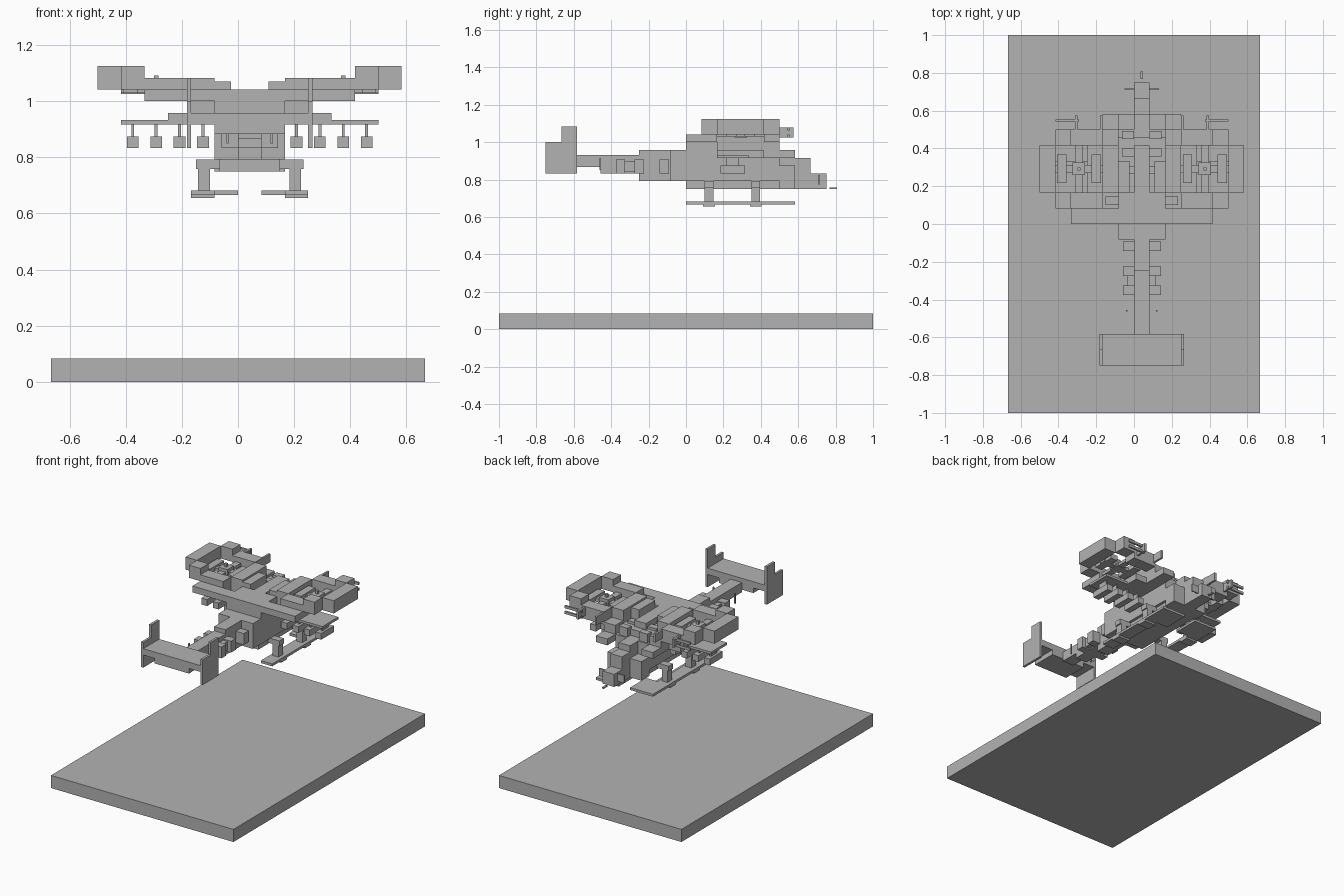
import bpy, bmesh

if "Cube" in bpy.data.objects:
    bpy.data.objects.remove(bpy.data.objects["Cube"])

U = 1 / 12  # one block
grey = bpy.data.materials.new("stone_grey")
grey.diffuse_color = (0.45, 0.45, 0.45, 1)
grey.use_nodes = True
grey.node_tree.nodes["Principled BSDF"].inputs["Base Color"].default_value = grey.diffuse_color


def part(name, boxes, mirror=False):
    """Boxes as x0,x1,y0,y1,z0,z1 in blocks; mirror copies them across the aircraft centre line."""
    bm = bmesh.new()
    for x0, x1, y0, y1, z0, z1 in boxes:
        spans = [(x0, x1)] + ([(1 - x1, 1 - x0)] if mirror else [])
        for a, b in spans:
            vs = bmesh.ops.create_cube(bm, size=1)["verts"]
            for v in vs:
                v.co.x = (a if v.co.x < 0 else b) * U
                v.co.y = (y0 if v.co.y < 0 else y1) * U
                v.co.z = (z0 if v.co.z < 0 else z1) * U
    me = bpy.data.meshes.new(name)
    bm.to_mesh(me)
    bm.free()
    me.materials.append(grey)
    ob = bpy.data.objects.new(name, me)
    bpy.context.collection.objects.link(ob)
    return ob


part("ground_slab", [(-8, 8, -12, 12, 0, 1)])

# Fuselage, stepped nose and gun
part("fuselage", [(-1, 2, -1, 6, 9.5, 11.5), (-0.79, 1.79, 0, 6, 9, 9.5),
                  (0, 1, -3, -1, 9.5, 11.5), (-1, 2, 0, 5.5, 11.5, 12)])
part("nose", [(-1, 2, 6, 7, 9, 10.5), (0, 1, 6, 7, 10.5, 11.5),
              (0, 1, 7, 8, 9, 11), (0, 1, 8, 9, 9, 10)])
part("nose_vane", [(-0.6, 1.6, 8.5, 8.6, 9.3, 9.9)])
part("nose_gun", [(0.42, 0.58, 9.2, 9.7, 9, 9.1)])
part("spine", [(0, 1, 0, 5, 12, 12.5)])

# Square pods along the fuselage and tail boom
pods = []
for y in (3.2, 4.3, 5.4):
    pods.append((1, 1.75, y, y + 0.5, 11.5, 12.2))
for y in (-1.7, -3.3, -4.5):
    pods.append((1, 1.7, y, y + 0.6, 10, 10.9))
pods.append((1, 1.4, -3.9, -3.3, 10.1, 10.8))
part("side_pods", pods, True)

# Tail boom, stabilizer and stepped fins
part("tail_boom", [(0, 1, -7, -3, 10.4, 11.17), (0, 1, -5.5, -3, 10, 10.4)])
part("stabilizer", [(-2, 3, -9, -7, 11, 11.5), (-1, 2, -9, -7, 10.6, 11)])
part("tail_fins", [(3, 3.19, -9, -8, 10, 12), (3, 3.19, -8, -7, 10, 13)], True)
part("tail_pins", [(1.4, 1.5, -5.55, -5.45, 10.2, 11)], True)

# Wing root and rear spar
part("wing_spar", [(-4, 5, 0, 1, 12, 12.5), (-1, 2, 1, 2, 12, 12.5)])
part("wing_root", [(2, 3, 2, 6, 11.5, 12.2), (2, 3, 5, 7, 11, 11.5),
                   (1.3, 2, 2, 4, 12, 12.85)], True)

# Tilted duct rings, higher at the outer edge
ring = [(6, 7, 2, 5, 12.5, 13.5), (2, 3, 2, 5, 12, 13)]
for y in (1, 5):
    ring += [(5, 6, y, y + 1, 12.5, 13.5), (3, 5, y, y + 1, 12, 13)]
part("duct_rings", ring, True)

# Rotor cross, hub and blade blocks
rotor = [(3, 6, 3.25, 3.75, 12.35, 12.6), (4.25, 4.75, 2, 5, 12.35, 12.6),
         (4.1, 4.9, 3.1, 3.9, 12.3, 12.85), (4.4, 4.6, 3.4, 3.6, 12.85, 13.1)]
for x in (3.1, 5.3):
    rotor.append((x, x + 0.6, 2.6, 4.4, 12.35, 12.75))
part("rotors", rotor, True)

# Front rails on the ducts
rails = [(4.5, 6, 6.5, 6.65, z, z + 0.2) for z in (12.3, 12.75)]
rails += [(x, x + 0.16, 6, 6.9, 12.3, 12.95) for x in (3.0, 4.6)]
part("front_rails", rails, True)

# Weapon wings with hanging stores
part("weapon_wings", [(2, 4, 2, 5, 11, 11.5), (4, 6, 2, 4, 11, 11.19)], True)
stores = []
for x in (2.5, 3.5, 4.5, 5.5):
    stores += [(x - 0.06, x + 0.06, 2.6, 3.4, 10.5, 11),
               (x - 0.25, x + 0.25, 2.2, 3.8, 10, 10.5)]
part("hanging_stores", stores, True)

# Landing gear
gear = [(2, 3, 0, 7, 8, 8.19), (1, 2, 5, 7, 8, 8.19)]
for y in (1.2, 4.2):
    gear += [(2.2, 2.7, y, y + 0.55, 8.1, 9.2), (1.7, 2.8, y, y + 0.55, 9.1, 9.5),
             (2, 3, y - 0.1, y + 0.65, 7.86, 8)]
part("landing_gear", gear, True)
